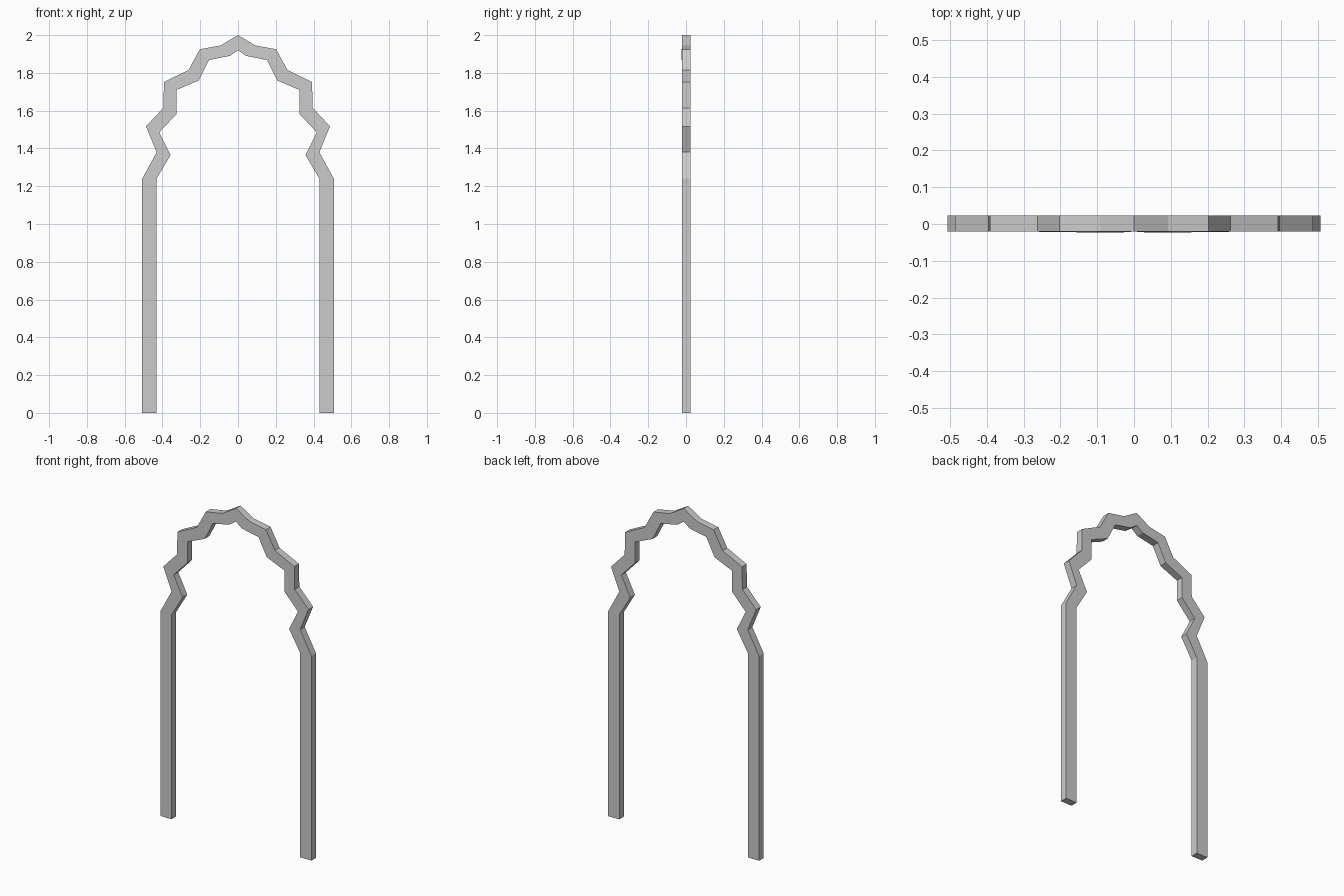
import bpy, bmesh

if "Cube" in bpy.data.objects:
    bpy.data.objects.remove(bpy.data.objects["Cube"])

BACK, FRONT = 0.0235, -0.0205

# Right half of the arch: outer (x, z), inner (x, z), small forward bulge of the inner front edge
STATIONS = [
    ((0.507, 0.0), (0.431, 0.0), 0),
    ((0.507, 1.24), (0.431, 1.24), 0),
    ((0.431, 1.38), (0.357, 1.365), 0),
    ((0.487, 1.517), (0.417, 1.485), 0),
    ((0.395, 1.615), (0.325, 1.583), 0),
    ((0.392, 1.752), (0.325, 1.71), 0),
    ((0.262, 1.815), (0.208, 1.76), 0.001),
    ((0.202, 1.925), (0.153, 1.868), 0.002),
    ((0.092, 1.945), (0.043, 1.89), 0.003),
    ((0.0, 2.0), (0.0, 1.92), 0),
]

bm = bmesh.new()

# Four-cornered ring at each station
rings = []
for (ox, oz), (ix, iz), bulge in STATIONS:
    rings.append([bm.verts.new(p) for p in (
        (ox, FRONT, oz), (ox, BACK, oz), (ix, BACK, iz), (ix, FRONT - bulge, iz))])

# Skin between rings, plus the foot cap
for a, b in zip(rings, rings[1:]):
    for i in range(4):
        j = (i + 1) % 4
        bm.faces.new((a[i], a[j], b[j], b[i]))
bm.faces.new(rings[0][::-1])

# Mirror across x = 0 and weld at the apex
geom = bm.verts[:] + bm.edges[:] + bm.faces[:]
bmesh.ops.mirror(bm, geom=geom, axis='X', merge_dist=0.0005)
bmesh.ops.remove_doubles(bm, verts=bm.verts[:], dist=0.0005)
bmesh.ops.recalc_face_normals(bm, faces=bm.faces[:])

mesh = bpy.data.meshes.new("arch_frame")
bm.to_mesh(mesh)
bm.free()
bpy.context.collection.objects.link(bpy.data.objects.new("arch_frame", mesh))
